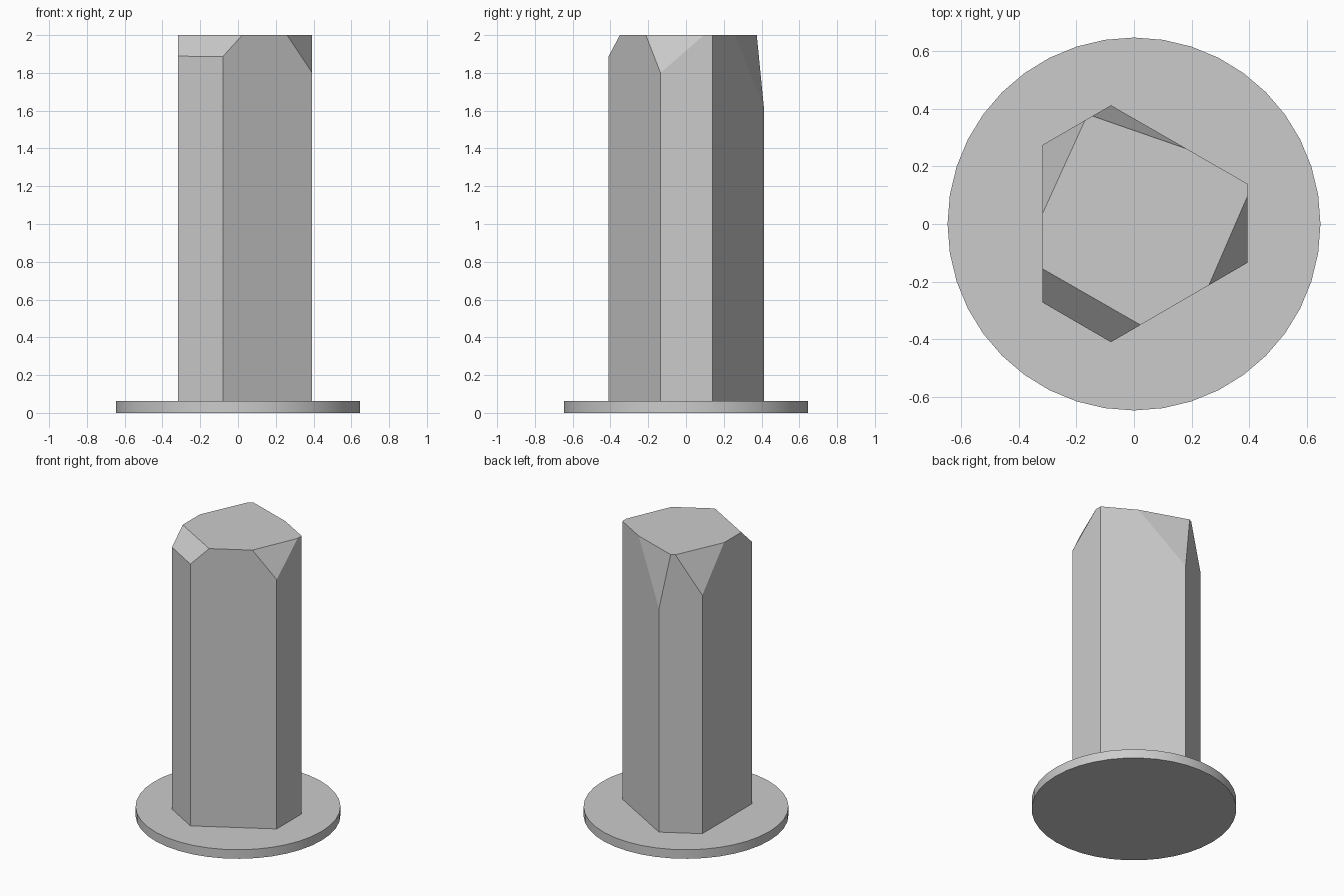
import bpy
import bmesh
from mathutils import Vector

if "Cube" in bpy.data.objects:
    bpy.data.objects.remove(bpy.data.objects["Cube"], do_unlink=True)

GREY = (0.6, 0.6, 0.6, 1.0)
mat = bpy.data.materials.new("plain grey")
mat.use_nodes = True
mat.diffuse_color = GREY
mat.node_tree.nodes["Principled BSDF"].inputs["Base Color"].default_value = GREY

BASE_TOP = 0.063
HEIGHT = 2.0

# Round base plate
bpy.ops.mesh.primitive_cylinder_add(vertices=40, radius=0.647, depth=BASE_TOP,
                                    location=(0, 0, BASE_TOP / 2))
plate = bpy.context.object
plate.name = "base_plate"
plate.data.materials.append(mat)
bpy.ops.object.shade_smooth_by_angle()

# Six-sided column: a triangle with its corners cut off
outline = [(0.393, 0.14), (-0.08, 0.412), (-0.318, 0.274),
           (-0.318, -0.272), (-0.08, -0.41), (0.393, -0.135)]
bm = bmesh.new()
face = bm.faces.new([bm.verts.new((x, y, BASE_TOP)) for x, y in outline])
top = bmesh.ops.extrude_face_region(bm, geom=[face])["geom"]
bmesh.ops.translate(bm, vec=(0, 0, HEIGHT - BASE_TOP),
                    verts=[g for g in top if isinstance(g, bmesh.types.BMVert)])

# Sloped facets: two points on the top rim and one lower point on a corner edge
facets = [
    ((0.393, 0.095), (0.26, -0.212), (0.393, -0.135, 1.8)),
    ((0.022, -0.35), (-0.318, -0.155), (-0.08, -0.41, 1.887)),
    ((-0.318, 0.035), (-0.17, 0.36), (-0.318, 0.274, 1.725)),
    ((-0.145, 0.375), (0.18, 0.262), (-0.08, 0.412, 1.62)),
]
for a, b, low in facets:
    a, b, low = Vector((*a, HEIGHT)), Vector((*b, HEIGHT)), Vector(low)
    normal = (b - a).cross(low - a).normalized()
    if normal.z < 0:
        normal.negate()
    cut = bmesh.ops.bisect_plane(bm, geom=bm.verts[:] + bm.edges[:] + bm.faces[:],
                                 plane_co=low, plane_no=normal, clear_outer=True)
    bmesh.ops.holes_fill(bm, edges=[e for e in bm.edges if e.is_boundary], sides=0)
bmesh.ops.recalc_face_normals(bm, faces=bm.faces[:])

mesh = bpy.data.meshes.new("column")
bm.to_mesh(mesh)
bm.free()
mesh.materials.append(mat)
column = bpy.data.objects.new("column", mesh)
bpy.context.collection.objects.link(column)
